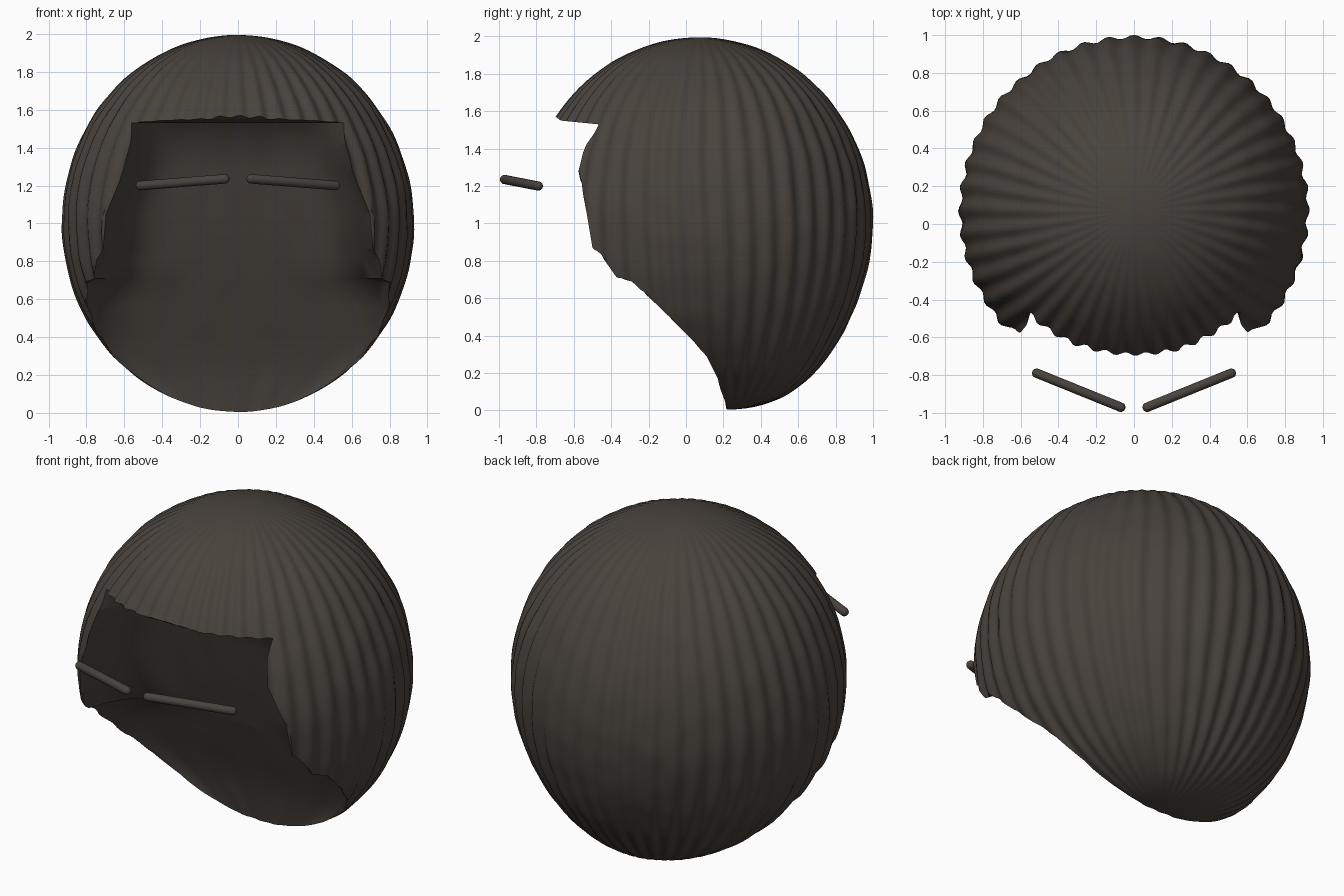
import bpy, bmesh, math
from mathutils import Vector, noise

cube = bpy.data.objects.get("Cube")
if cube:
    bpy.data.objects.remove(cube, do_unlink=True)

# One dark brown for everything
brown = bpy.data.materials.new("dark_brown")
brown.use_nodes = True
colour = (0.066, 0.055, 0.045, 1)
brown.diffuse_color = colour
brown.node_tree.nodes["Principled BSDF"].inputs["Base Color"].default_value = colour

STRANDS = 44


def make_object(name, bm):
    bmesh.ops.recalc_face_normals(bm, faces=bm.faces)
    mesh = bpy.data.meshes.new(name)
    bm.to_mesh(mesh)
    bm.free()
    mesh.materials.append(brown)
    obj = bpy.data.objects.new(name, mesh)
    bpy.context.collection.objects.link(obj)
    return obj


def activate(obj):
    bpy.ops.object.select_all(action='DESELECT')
    obj.select_set(True)
    bpy.context.view_layer.objects.active = obj


def smooth(obj):
    activate(obj)
    bpy.ops.object.shade_smooth_by_angle(angle=math.radians(45))


def loft(name, rings):
    """Closed solid through rings of equal length, with capped ends."""
    bm = bmesh.new()
    rows = [[bm.verts.new(p) for p in ring] for ring in rings]
    n = len(rows[0])
    for a, b in zip(rows, rows[1:]):
        for i in range(n):
            j = (i + 1) % n
            bm.faces.new((a[i], a[j], b[j], b[i]))
    bm.faces.new(rows[0])
    bm.faces.new(rows[-1])
    return make_object(name, bm)


def cut(target, cutter):
    cutter.hide_render = True
    mod = target.modifiers.new("cut", 'BOOLEAN')
    mod.operation = 'DIFFERENCE'
    mod.solver = 'EXACT'
    mod.object = cutter
    activate(target)
    bpy.ops.object.modifier_apply(modifier=mod.name)
    bpy.data.objects.remove(cutter, do_unlink=True)


# Hair: ellipsoid with combed ridges, swept back at the nape
bm = bmesh.new()
bmesh.ops.create_uvsphere(bm, u_segments=STRANDS * 6, v_segments=90, radius=1)
for v in bm.verts:
    d = v.co.copy()
    ring = math.hypot(d.x, d.y)
    angle = math.atan2(d.y, d.x)
    front = max(0, -d.y) ** 3
    wave = math.cos(STRANDS * angle + 0.7 * math.sin(4 * d.z + 2 * angle))
    bump = (0.011 + 0.009 * front) * min(1, ring * 1.6) ** 2 * wave
    bump += 0.006 * noise.noise(d * 7)
    wide = 0.92 * (1 + bump)
    z = 1 + 0.995 * d.z * (1 + 0.3 * bump)
    sweep = 0.15 * max(0, 1 - z) ** 4
    v.co = Vector((wide * d.x, 0.07 + wide * d.y + sweep, z))
hair = make_object("hair", bm)

# Heights of the opening, with the y of its rim and of its recessed back
stations = [(1.53, -0.47, -0.33), (1.42, -0.54, -0.23), (1.28, -0.575, -0.19),
            (1.05, -0.53, -0.12), (0.87, -0.50, -0.07), (0.81, -0.44, -0.05),
            (0.71, -0.37, -0.02), (0.69, -0.29, -0.01), (0.56, -0.15, 0.04),
            (0.41, 0.0, 0.10), (0.29, 0.11, 0.15), (0.17, 0.17, 0.19),
            (-0.05, 0.22, 0.23)]

# Side outline: fringe lip, sideburns and the slope down to the nape
outline = [(-1.3, -0.05), (-1.3, 1.66), (-0.75, 1.61), (-0.67, 1.55)]
outline += [(rim, z) for z, rim, back in stations]
cut(hair, loft("outline_cutter", [[(x, y, z) for y, z in outline] for x in (-1.3, 1.3)]))

# Face recess: rounded hollow reaching out to the rim on both sides
rings = []
for z, rim, back in stations:
    section = 1 - ((rim - 0.07) / 0.92) ** 2 - (z - 1) ** 2
    half = 0.92 * math.sqrt(max(0.04, section))
    ring = [(half, -1.4, z), (-half, -1.4, z)]
    for i in range(33):
        s = i / 16 - 1
        depth = (back - rim) * (1 - abs(s) ** 7)
        lump = 0.012 * noise.noise(Vector((abs(s) * 4, 0, z * 6))) * (1 - s * s)
        ring.append((s * half, rim + depth + lump, z))
    rings.append(ring)
cut(hair, loft("recess_cutter", rings))
smooth(hair)

# Eyebrows: slim rounded bars floating in front
for name, side in (("left_eyebrow", 1), ("right_eyebrow", -1)):
    inner = Vector((side * 0.07, -0.97, 1.235))
    outer = Vector((side * 0.515, -0.79, 1.2))
    turn = (outer - inner).to_track_quat('Z', 'Y')
    bm = bmesh.new()
    bmesh.ops.create_uvsphere(bm, u_segments=20, v_segments=13, radius=0.025)
    for v in bm.verts:
        end = outer if v.co.z > 0 else inner
        v.co = turn @ v.co + end
    smooth(make_object(name, bm))
